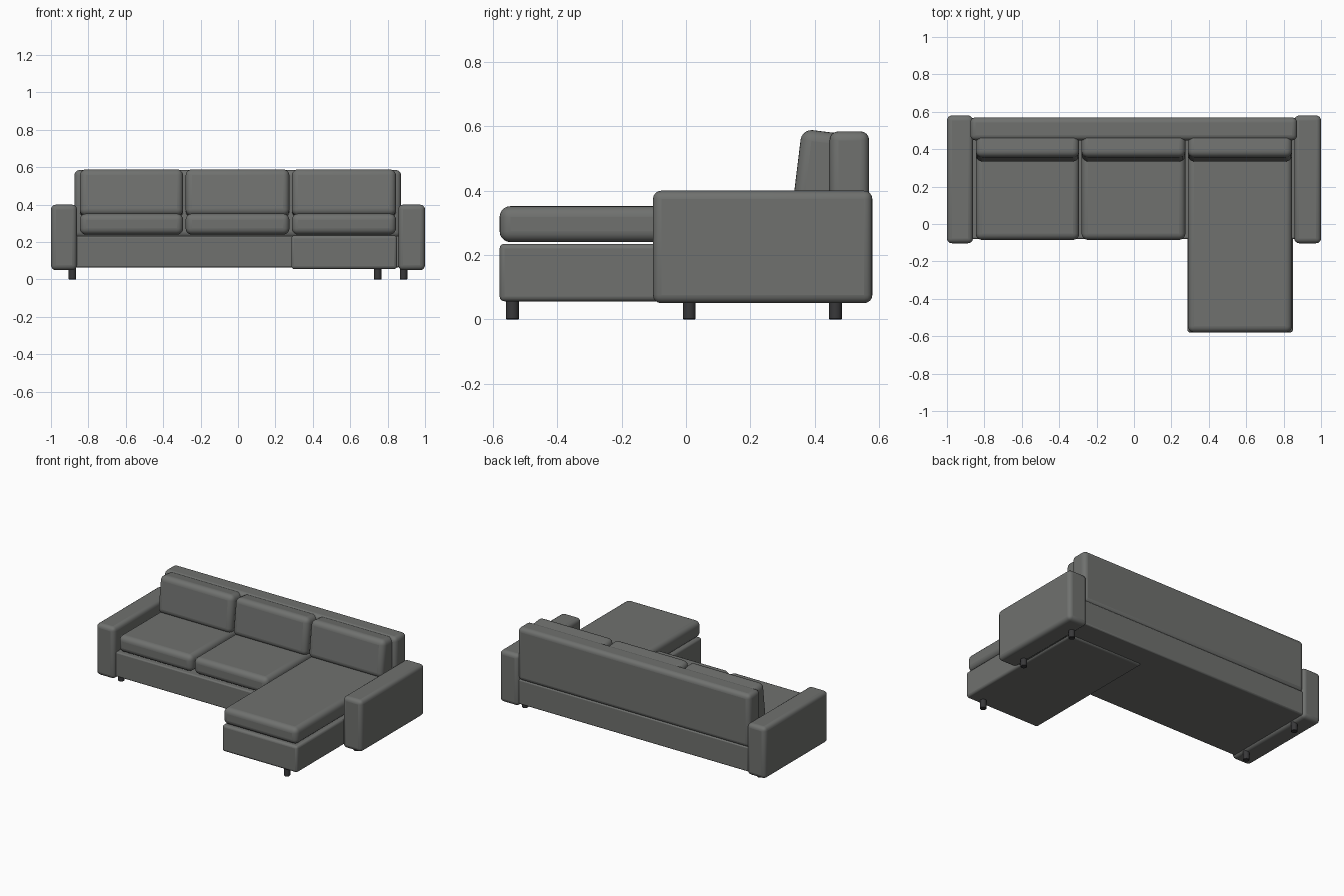
import bpy
import math

if "Cube" in bpy.data.objects:
    bpy.data.objects.remove(bpy.data.objects["Cube"], do_unlink=True)


def make_material(name, colour):
    mat = bpy.data.materials.new(name)
    mat.use_nodes = True
    mat.diffuse_color = colour
    mat.node_tree.nodes["Principled BSDF"].inputs["Base Color"].default_value = colour
    return mat


fabric = make_material("grey fabric", (0.16, 0.165, 0.158, 1))
dark = make_material("dark leg", (0.04, 0.04, 0.042, 1))


def finish(obj, name, mat, bevel, segments):
    obj.name = name
    obj.data.materials.append(mat)
    mod = obj.modifiers.new("rounded edges", "BEVEL")
    mod.width = bevel
    mod.segments = segments
    mod.limit_method = "ANGLE"
    bpy.ops.object.shade_smooth_by_angle(angle=math.radians(35))


def box(name, x, y, z, bevel, segments=4, tilt=0):
    """Rounded block spanning the given (low, high) ranges."""
    centre = [(a + b) / 2 for a, b in (x, y, z)]
    bpy.ops.mesh.primitive_cube_add(size=1, location=centre)
    obj = bpy.context.object
    obj.scale = [b - a for a, b in (x, y, z)]
    bpy.ops.object.transform_apply(location=False, rotation=False, scale=True)
    obj.rotation_euler.x = math.radians(tilt)
    finish(obj, name, fabric, bevel, segments)


# Frame
box("sofa_base", (-0.87, 0.865), (-0.08, 0.568), (0.065, 0.232), 0.008, 2)
box("chaise_base", (0.285, 0.85), (-0.58, 0.41), (0.056, 0.235), 0.015, 3)
box("backrest", (-0.875, 0.872), (0.447, 0.57), (0.225, 0.585), 0.028)
box("right_arm", (-1, -0.861), (-0.103, 0.58), (0.05, 0.4), 0.026)
box("left_arm", (0.857, 1), (-0.103, 0.58), (0.05, 0.4), 0.026)

# Seat and back cushions; the left seat runs forward as the chaise
for side, x, front in (("right", (-0.846, -0.293), -0.085),
                       ("middle", (-0.28, 0.275), -0.085),
                       ("left", (0.288, 0.845), -0.58)):
    box(side + "_seat_cushion", x, (front, 0.455), (0.24, 0.352), 0.034, 5)
    box(side + "_back_cushion", x, (0.345, 0.485), (0.335, 0.585), 0.034, 5, tilt=-7)

# Legs
for name, x, y in (("right_front_leg", -0.885, 0.01),
                   ("right_back_leg", -0.885, 0.465),
                   ("left_front_leg", 0.885, 0.01),
                   ("left_back_leg", 0.885, 0.465),
                   ("chaise_leg", 0.747, -0.54)):
    bpy.ops.mesh.primitive_cylinder_add(vertices=24, radius=0.02, depth=0.07,
                                        location=(x, y, 0.035))
    finish(bpy.context.object, name, dark, 0.002, 1)
